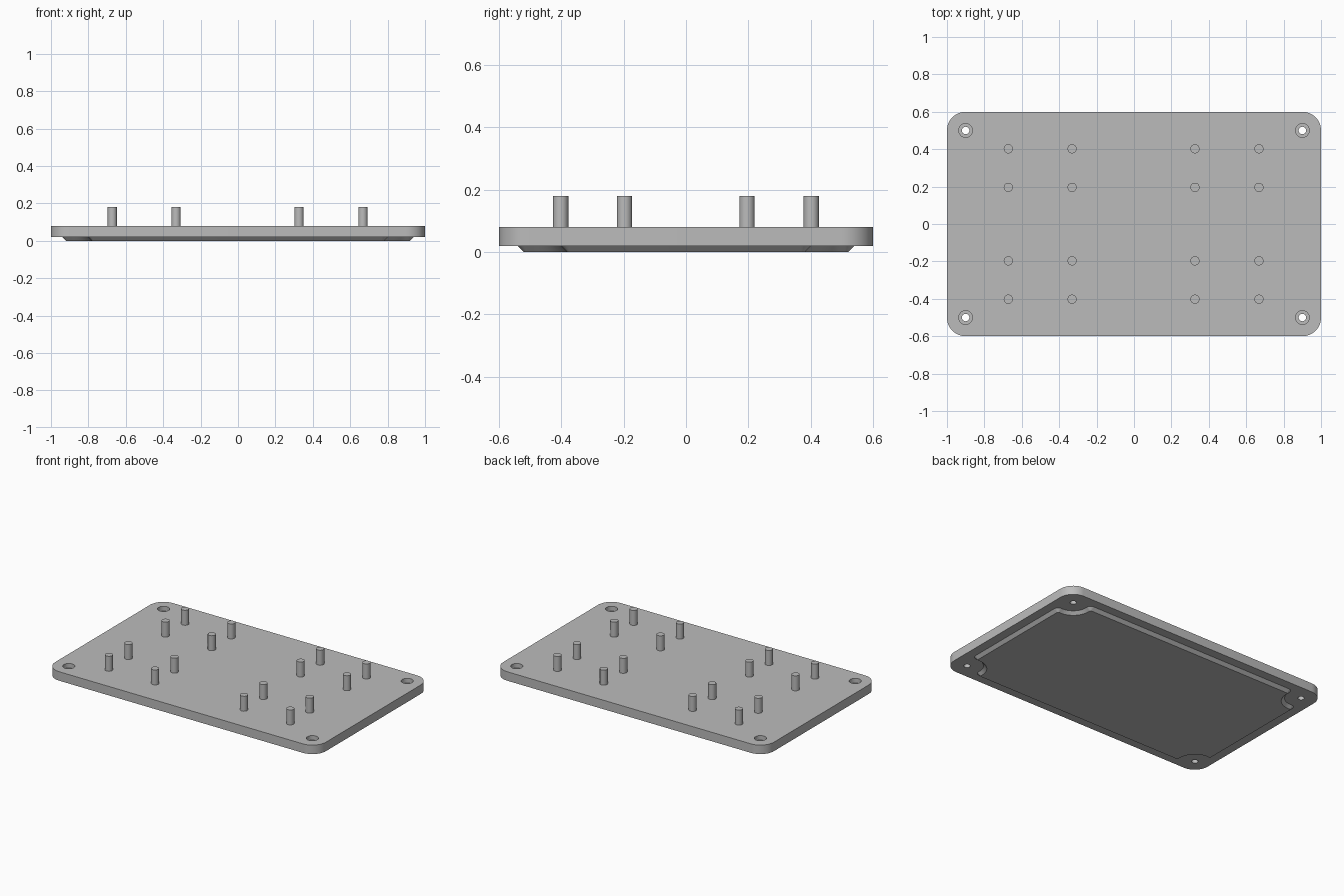
import bpy, bmesh
from math import sin, cos, pi, radians, sqrt, asin

if "Cube" in bpy.data.objects:
    bpy.data.objects.remove(bpy.data.objects["Cube"], do_unlink=True)

grey = bpy.data.materials.new("plain grey")
grey.use_nodes = True
colour = (0.5, 0.5, 0.5, 1)
grey.diffuse_color = colour
grey.node_tree.nodes["Principled BSDF"].inputs["Base Color"].default_value = colour

SCREW_X, SCREW_Y = 0.9, 0.5
BOTTOM, TOP = 0.02, 0.08


def arc(cx, cy, r, start, end, steps):
    return [(cx + r * cos(start + (end - start) * i / steps),
             cy + r * sin(start + (end - start) * i / steps)) for i in range(steps + 1)]


def four_corners(corner):
    """Mirror the +x +y corner path into a closed counter-clockwise outline."""
    path = list(corner)
    path += [(-x, y) for x, y in reversed(corner)]
    path += [(-x, -y) for x, y in corner]
    path += [(x, -y) for x, y in reversed(corner)]
    return path


def loft(name, sections):
    """Join (outline, z) sections from low to high into a closed solid."""
    bm = bmesh.new()
    rings = [[bm.verts.new((x, y, z)) for x, y in outline] for outline, z in sections]
    for low, high in zip(rings, rings[1:]):
        for i in range(len(low)):
            j = (i + 1) % len(low)
            bm.faces.new((low[i], low[j], high[j], high[i]))
    bm.faces.new(rings[0][::-1])
    bm.faces.new(rings[-1])
    mesh = bpy.data.meshes.new(name)
    bm.to_mesh(mesh)
    bm.free()
    obj = bpy.data.objects.new(name, mesh)
    bpy.context.collection.objects.link(obj)
    mesh.materials.append(grey)
    return obj


def circle(cx, cy, r, steps=32):
    return arc(cx, cy, r, 0, 2 * pi, steps)[:-1]


def smooth(obj):
    bpy.ops.object.select_all(action="DESELECT")
    obj.select_set(True)
    bpy.context.view_layer.objects.active = obj
    bpy.ops.object.shade_smooth_by_angle(angle=radians(30))


# Rounded plate
outline = four_corners(arc(0.9, 0.5, 0.1, 0, pi / 2, 12))
plate = loft("plate", [(outline, BOTTOM), (outline, TOP)])

# Counterbored screw holes through the corners
for sx in (-1, 1):
    for sy in (-1, 1):
        x, y = sx * SCREW_X, sy * SCREW_Y
        small, wide = circle(x, y, 0.02), circle(x, y, 0.037)
        cutter = loft("hole_cutter", [(small, -0.1), (small, 0.05), (wide, 0.05), (wide, 0.2)])
        cutter.hide_render = True
        cut = plate.modifiers.new("screw_hole", "BOOLEAN")
        cut.operation, cut.solver, cut.object = "DIFFERENCE", "EXACT", cutter
        bpy.context.view_layer.objects.active = plate
        bpy.ops.object.modifier_apply(modifier=cut.name)
        bpy.data.objects.remove(cutter, do_unlink=True)
smooth(plate)


# Chamfered pad underneath, scooped around each screw hole
def pad_outline(inset):
    scoop, fillet = 0.1 + inset, 0.03 - inset
    drop = 0.01                                   # fillet centre above the hole centre
    reach = sqrt((scoop + fillet) ** 2 - drop ** 2)
    tilt = asin(drop / (scoop + fillet))
    lower = arc(SCREW_X + drop, SCREW_Y - reach, fillet, 0, pi / 2 + tilt, 8)
    hollow = arc(SCREW_X, SCREW_Y, scoop, 1.5 * pi + tilt, pi - tilt, 14)
    upper = arc(SCREW_X - reach, SCREW_Y + drop, fillet, -tilt, pi / 2, 8)
    return four_corners(lower + hollow[1:-1] + upper)


smooth(loft("underside_pad", [(pad_outline(0.02), 0), (pad_outline(0), BOTTOM)]))

# Standing pegs in four groups
for x in (-0.672, -0.331, 0.326, 0.668):
    for y in (-0.402, -0.197, 0.196, 0.402):
        ring = circle(x, y, 0.0245, 24)
        smooth(loft("peg", [(ring, TOP), (ring, 0.18)]))
